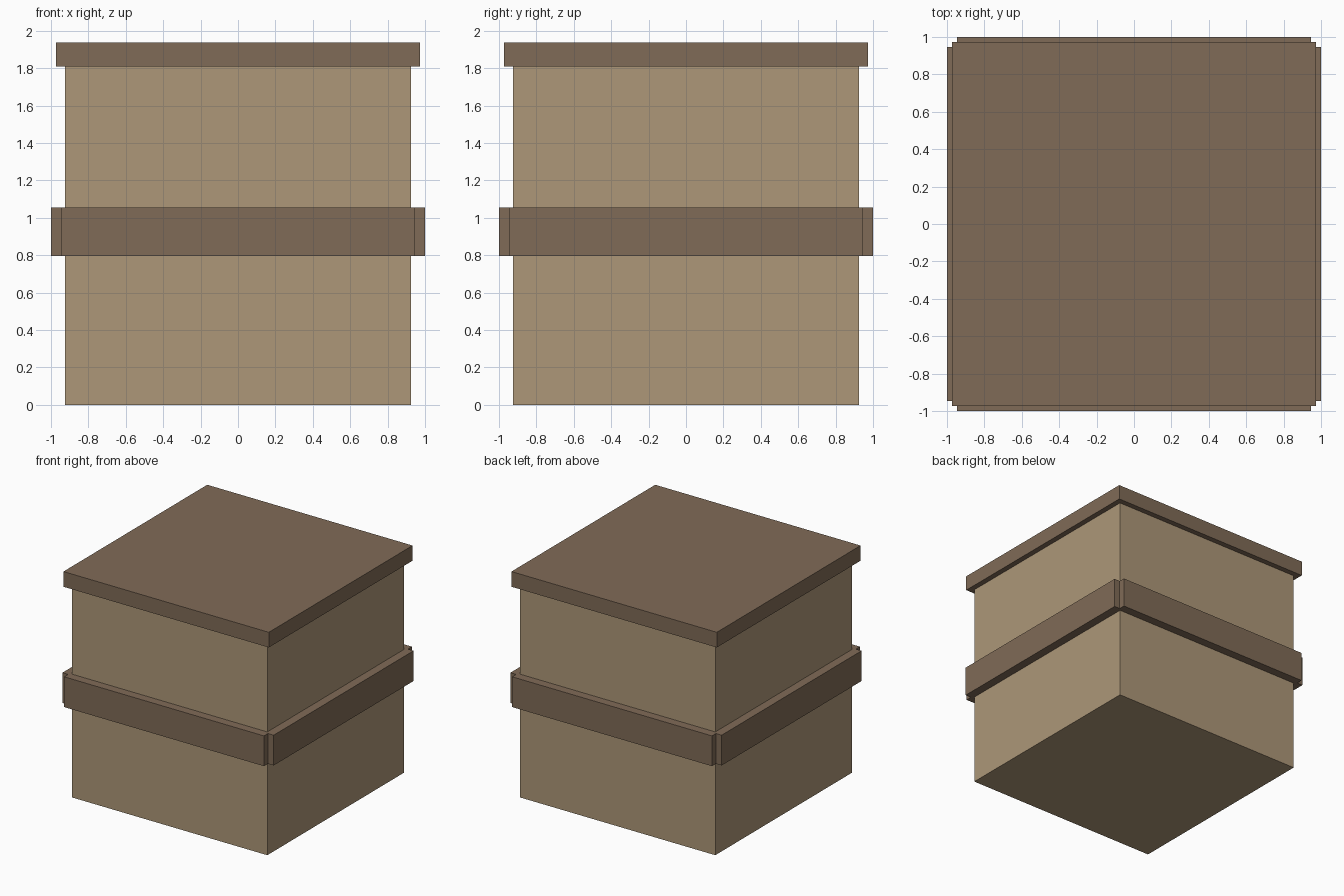
import bpy
from math import pi
from mathutils import Matrix

if "Cube" in bpy.data.objects:
    bpy.data.objects.remove(bpy.data.objects["Cube"])


def material(name, rgb):
    mat = bpy.data.materials.new(name)
    mat.diffuse_color = (*rgb, 1)
    mat.use_nodes = True
    mat.node_tree.nodes["Principled BSDF"].inputs["Base Color"].default_value = mat.diffuse_color
    return mat


light_wood = material("light_wood", (0.418, 0.310, 0.188))
dark_wood = material("dark_wood", (0.216, 0.147, 0.095))


def box(name, lo, hi, mat, turn=0):
    """Axis-aligned box between two corners, then turned about the z axis."""
    bpy.ops.mesh.primitive_cube_add(size=1)
    ob = bpy.context.object
    ob.name = name
    size = [b - a for a, b in zip(lo, hi)]
    mid = [(a + b) / 2 for a, b in zip(lo, hi)]
    ob.data.transform(Matrix.Rotation(turn, 4, 'Z') @ Matrix.Translation(mid)
                      @ Matrix.Diagonal((*size, 1)))
    ob.data.materials.append(mat)
    return ob


# Crate body and overhanging lid
box("crate_body", (-0.925, -0.925, 0), (0.925, 0.925, 1.808), light_wood)
box("lid", (-0.972, -0.972, 1.808), (0.972, 0.972, 1.938), dark_wood)

# Four trim boards around the middle, leaving small notches at the corners
for i, side in enumerate(("front", "right", "back", "left")):
    box(f"trim_board_{side}", (-0.946, -1.0, 0.796), (0.946, -0.915, 1.055),
        dark_wood, i * pi / 2)
